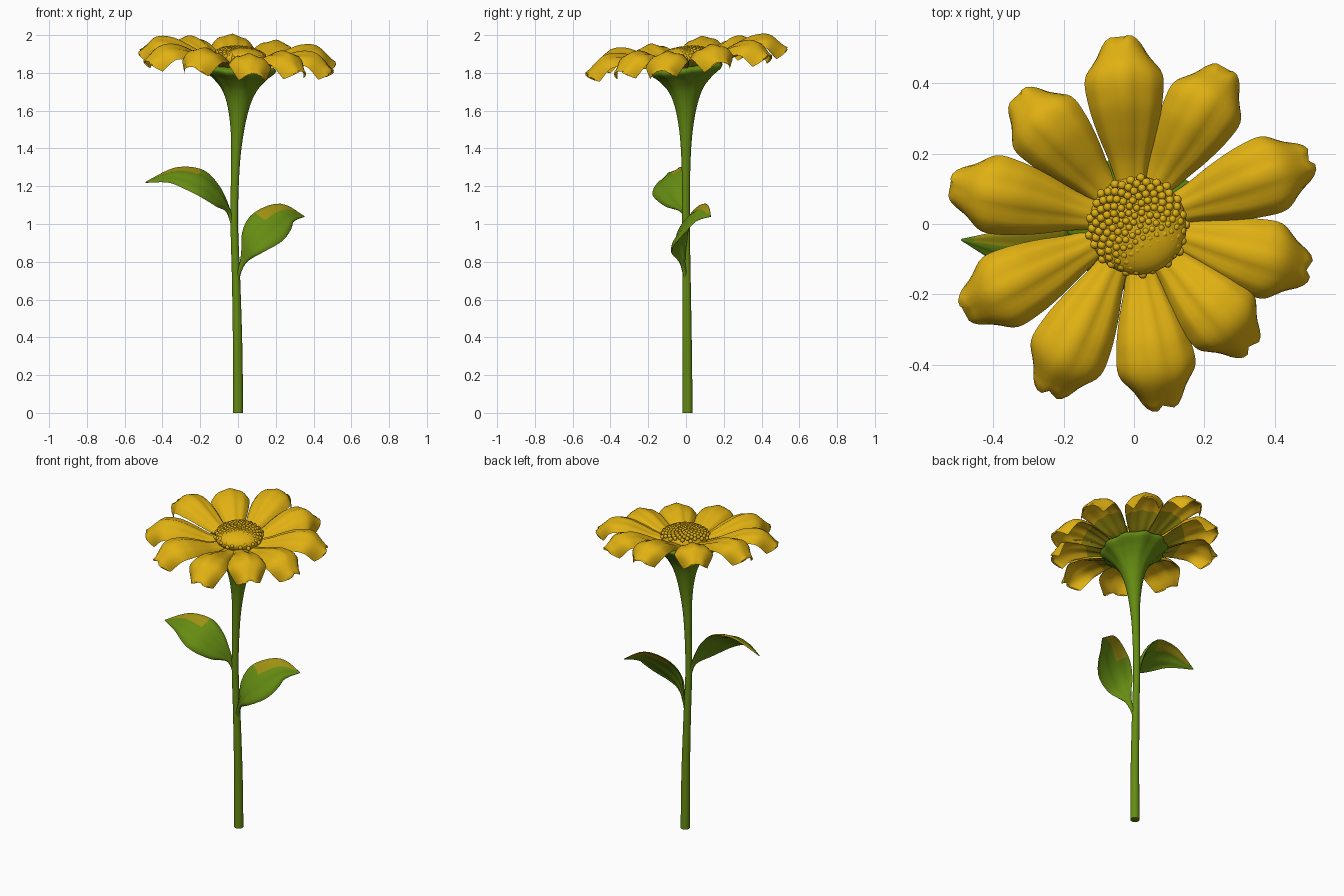
import bpy, bmesh, math
from mathutils import Vector, Matrix

cube = bpy.data.objects.get("Cube")
if cube:
    bpy.data.objects.remove(cube, do_unlink=True)


def material(name, rgb):
    m = bpy.data.materials.new(name)
    m.use_nodes = True
    col = (*rgb, 1)
    m.diffuse_color = col
    m.node_tree.nodes["Principled BSDF"].inputs["Base Color"].default_value = col
    return m


YELLOW, GREEN, OLIVE = 0, 1, 2
MATS = [material("petal yellow", (0.75, 0.44, 0.006)),
        material("stem green", (0.13, 0.26, 0.006)),
        material("olive blend", (0.34, 0.28, 0.006))]


def spline(pts, t):
    """Smooth curve through evenly spaced control points, t in 0..1."""
    n = len(pts) - 1
    i = min(int(t * n), n - 1)
    f = t * n - i
    a, b, c, d = (pts[max(0, min(n, i + k))] for k in (-1, 0, 1, 2))
    return [0.5 * (2 * q + (r - p) * f + (2 * p - 5 * q + 4 * r - s) * f * f
                   + (3 * q - p - 3 * r + s) * f ** 3)
            for p, q, r, s in zip(a, b, c, d)]


def tilt(p):
    """Lean the flower head a little."""
    k = max(0, min(1, (p.z - 1.5) / 0.2))
    return Vector((p.x, p.y, p.z + k * (0.11 * p.y - 0.065 * p.x)))


def finish(name, bm):
    bmesh.ops.recalc_face_normals(bm, faces=bm.faces)
    me = bpy.data.meshes.new(name)
    bm.to_mesh(me)
    bm.free()
    for m in MATS:
        me.materials.append(m)
    ob = bpy.data.objects.new(name, me)
    bpy.context.collection.objects.link(ob)
    bpy.ops.object.select_all(action='DESELECT')
    ob.select_set(True)
    bpy.context.view_layer.objects.active = ob
    bpy.ops.object.shade_smooth_by_angle(angle=math.radians(60))
    return ob


def loft(name, point, rows, sides, colour):
    """Closed tube: point(t, angle) gives the skin, colour(t, angle) its material."""
    bm = bmesh.new()
    step = 2 * math.pi / sides
    rings = [[bm.verts.new(point(i / rows, j * step)) for j in range(sides)]
             for i in range(rows + 1)]
    for i in range(rows):
        for j in range(sides):
            k = (j + 1) % sides
            f = bm.faces.new((rings[i][j], rings[i][k], rings[i + 1][k], rings[i + 1][j]))
            f.material_index = colour((i + 0.5) / rows, (j + 0.5) * step)
    for t, ring in ((0, rings[0]), (1, rings[-1])):
        bm.faces.new(ring).material_index = colour(t, 0)
    return finish(name, bm)


# Stem flaring into the calyx: x, y, z, radius
STEM = [(0, .008, 0, .027), (-.002, .006, .35, .025), (-.01, .003, .7, .022),
        (-.02, 0, 1.02, .02), (-.014, 0, 1.3, .023), (-.004, 0, 1.48, .034),
        (.003, 0, 1.62, .058), (.006, 0, 1.71, .092), (.004, 0, 1.77, .14),
        (0, 0, 1.815, .19), (0, 0, 1.84, .17), (0, 0, 1.86, .06)]


def stem_point(t, a):
    x, y, z, r = spline(STEM, t)
    lobes = max(0, min(1, (z - 1.65) / 0.15)) * 0.05
    r *= 1 + lobes * math.cos(10 * a + 0.4)
    return tilt(Vector((x + r * math.cos(a), y + r * math.sin(a), z)))


loft("stem_and_calyx", stem_point, 66, 40, lambda t, a: GREEN)

# Petals: half width and centre height along the length
WIDTH = [(.035,), (.055,), (.085,), (.106,), (.11,), (.072,)]
HEIGHT = [(1.845,), (1.865,), (1.905,), (1.938,), (1.935,), (1.868,)]


def petal(name, degrees, length, lift):
    turn = Matrix.Rotation(math.radians(degrees), 3, 'Z')

    def point(t, a):
        v, side = math.cos(a), math.sin(a)
        r = 0.08 + (length - 0.08) * t
        r -= 0.065 * abs(v) ** 3 * t ** 4
        r -= 0.022 * math.exp(-((v - 0.1) / 0.22) ** 2) * t ** 9
        w = spline(WIDTH, t)[0]
        z = spline(HEIGHT, t)[0] + lift
        z -= 0.05 * v * v * min(1, t * 1.6)
        z += 0.006 * math.cos(v * 9) * math.sin(math.pi * t)
        thick = (0.010 + 0.018 * (1 - t) * (side < 0)) * (1 - 0.5 * t ** 6)
        return tilt(turn @ Vector((r, w * v, z + thick * side)))

    def colour(t, a):
        return OLIVE if math.sin(a) < 0 and t < 0.5 else YELLOW

    loft(name, point, 24, 28, colour)


PETALS = [(94, .54), (59, .52), (20, .545), (-15, .525), (-47, .495),
          (-81, .54), (-117, .55), (-153, .55), (168, .54), (132, .50)]
for i, (deg, length) in enumerate(PETALS):
    petal(f"petal_{i + 1}", deg, length, 0.005 * (-1) ** i)

# Seed disc: a dome covered in beads laid out in a sunflower spiral
bm = bmesh.new()
centre = Vector((0.01, -0.005, 1.875))
dome = Matrix.Translation(tilt(centre)) @ Matrix.Diagonal((0.14, 0.14, 0.062, 1))
bmesh.ops.create_uvsphere(bm, u_segments=32, v_segments=16, radius=1, matrix=dome)
BEADS = 150
for i in range(BEADS):
    q = math.sqrt((i + 0.5) / BEADS)
    a = i * 2.39996
    p = centre + Vector((0.14 * q * math.cos(a), 0.14 * q * math.sin(a),
                         0.062 * math.sqrt(1 - q * q) - 0.002))
    bmesh.ops.create_icosphere(bm, subdivisions=2, radius=0.009 + 0.004 * q,
                               matrix=Matrix.Translation(tilt(p)))
finish("seed_disc", bm)


def leaf(name, rib, across, curl):
    """Blade swept along a rib; across points to the upper edge."""
    across = Vector(across).normalized()
    widths = [(.011,), (.02,), (.085,), (.115,), (.075,), (.003,)]

    def point(t, a):
        p = Vector(spline(rib, t))
        along = Vector(spline(rib, min(1, t + .02))) - Vector(spline(rib, max(0, t - .02)))
        side = (across - along * across.dot(along) / along.length_squared).normalized()
        normal = along.cross(side).normalized()
        if normal.z < 0:
            normal.negate()
        w = max(0.003, spline(widths, t)[0])
        v = math.cos(a)
        thick = 0.008 + 0.003 * (1 - t)
        bend = -curl * v * v * w + 0.004 * math.cos(v * 8) * min(1, w * 12)
        return p + side * w * v + normal * (bend + thick * math.sin(a) * (1 - 0.7 * t ** 4))

    def colour(t, a):
        return OLIVE if 0.62 < t < 0.93 and math.cos(a) > 0.15 + (t - .75) ** 2 * 6 else GREEN

    loft(name, point, 32, 24, colour)


leaf("right_leaf",
     [(-.02, 0, .97), (-.05, -.01, 1.07), (-.105, -.06, 1.155),
      (-.2, -.095, 1.235), (-.34, -.08, 1.265), (-.49, -.045, 1.22)],
     (.02, .095, .065), 0.15)
leaf("left_leaf",
     [(-.008, 0, .70), (.025, -.02, .80), (.075, -.045, .90),
      (.155, -.015, .99), (.255, .06, 1.06), (.35, .13, 1.04)],
     (-.05, .05, .08), 0.15)
